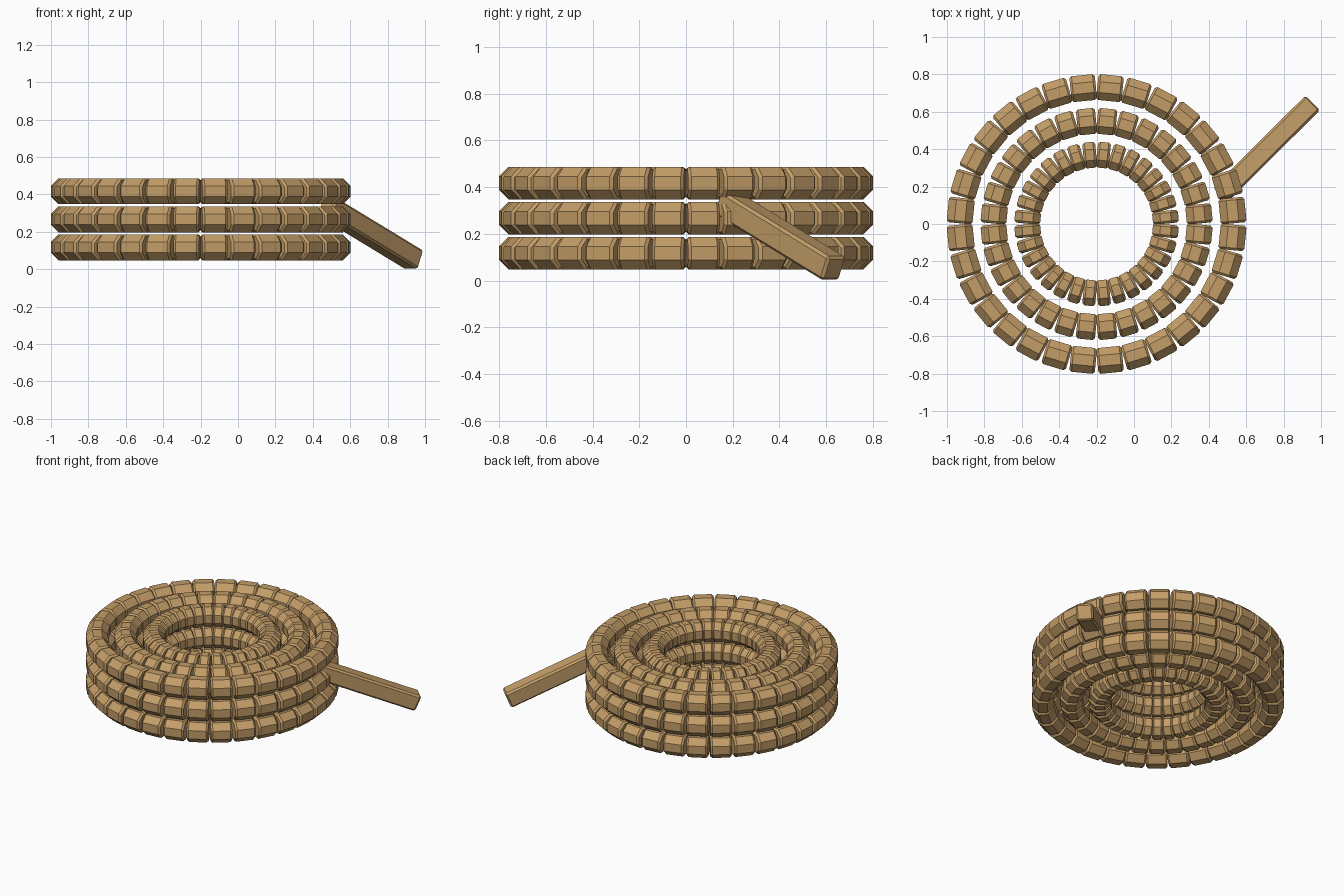
import bpy, bmesh, math
from mathutils import Matrix, Vector

if "Cube" in bpy.data.objects:
    bpy.data.objects.remove(bpy.data.objects["Cube"])

mat = bpy.data.materials.new("rope_tan")
mat.diffuse_color = (0.55, 0.34, 0.14, 1)
mat.use_nodes = True
mat.node_tree.nodes["Principled BSDF"].inputs["Base Color"].default_value = mat.diffuse_color

CENTER = Vector((-0.2, 0, 0))
SEGMENTS = 32
TUBE = 0.075


def finish(name, bm):
    mesh = bpy.data.meshes.new(name)
    bm.to_mesh(mesh)
    bm.free()
    mesh.materials.append(mat)
    obj = bpy.data.objects.new(name, mesh)
    bpy.context.collection.objects.link(obj)
    return obj


def rope_ring(name, radius, z):
    """Ring of short octagonal segments with chamfered ends."""
    bm = bmesh.new()
    length = math.tau * radius / SEGMENTS * 0.95
    chamfer = 0.012
    stations = [(-length / 2, TUBE - chamfer), (-length / 2 + chamfer, TUBE),
                (length / 2 - chamfer, TUBE), (length / 2, TUBE - chamfer)]
    for i in range(SEGMENTS):
        a = math.tau * (i + 0.5) / SEGMENTS
        out = Vector((math.cos(a), math.sin(a), 0))
        along = Vector((-math.sin(a), math.cos(a), 0))
        mid = CENTER + out * radius + Vector((0, 0, z))
        loops = []
        for t, r in stations:
            loops.append([bm.verts.new(mid + along * t + out * r * math.cos(b)
                                       + Vector((0, 0, r * math.sin(b))))
                          for b in (math.tau * (k + 0.5) / 8 for k in range(8))])
        for lo, hi in zip(loops, loops[1:]):
            for k in range(8):
                n = (k + 1) % 8
                bm.faces.new((lo[k], lo[n], hi[n], hi[k]))
        bm.faces.new(loops[0][::-1])
        bm.faces.new(loops[-1])
    bmesh.ops.recalc_face_normals(bm, faces=bm.faces)
    return finish(name, bm)


# Coil: three stacked layers of three concentric rings
for layer in range(3):
    for ring, radius in (("outer", 0.73), ("middle", 0.55), ("inner", 0.37)):
        rope_ring(f"{ring}_ring_{layer + 1}", radius, 0.117 + 0.15 * layer)

# Loose end: square bar sloping down and away from the coil
start, end = Vector((0.474, 0.169, 0.335)), Vector((0.943, 0.635, 0.05))
axis = (end - start).normalized()
side = Vector((0, 0, 1)).cross(axis).normalized()
up = axis.cross(side)
frame = Matrix((axis, side, up)).transposed().to_4x4()
bm = bmesh.new()
bmesh.ops.create_cube(bm, size=1)
bmesh.ops.scale(bm, vec=((end - start).length, 0.11, 0.11), verts=bm.verts)
bmesh.ops.bevel(bm, geom=bm.edges[:], offset=0.012, segments=1, affect='EDGES')
bmesh.ops.transform(bm, matrix=Matrix.Translation((start + end) / 2) @ frame, verts=bm.verts)
finish("loose_end", bm)
